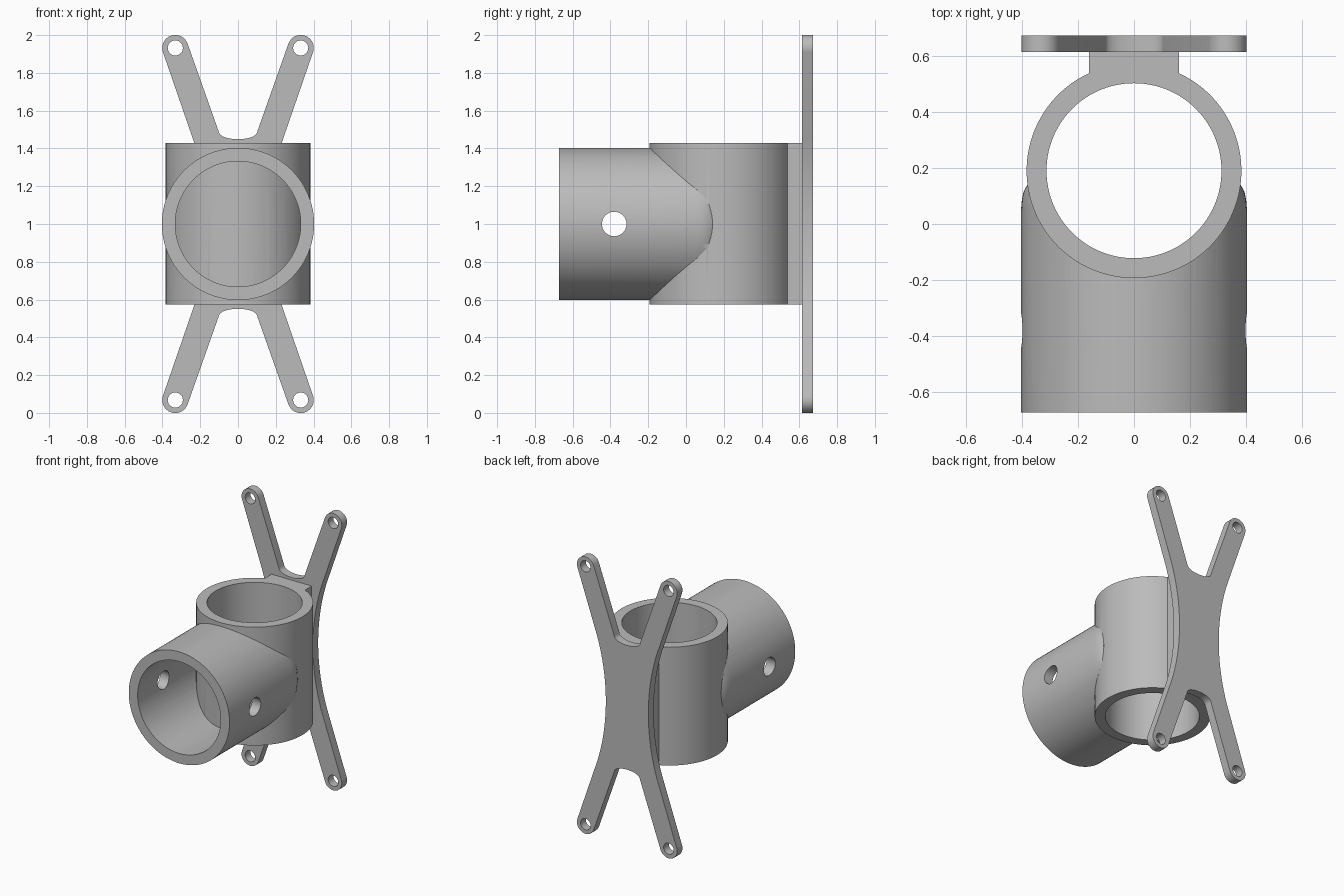
import bpy, bmesh, math
from mathutils import Vector

cube = bpy.data.objects.get("Cube")
if cube:
    bpy.data.objects.remove(cube, do_unlink=True)

grey = bpy.data.materials.new("plain grey")
grey.use_nodes = True
grey.diffuse_color = (0.5, 0.5, 0.5, 1)
grey.node_tree.nodes["Principled BSDF"].inputs["Base Color"].default_value = (0.5, 0.5, 0.5, 1)


def prism(name, outline, axis, start, end):
    """Extrude a closed 2D outline along y (outline in x, z) or z (outline in x, y)."""
    bm = bmesh.new()
    place = (lambda a, b: (a, start, b)) if axis == "y" else (lambda a, b: (a, b, start))
    face = bm.faces.new([bm.verts.new(place(a, b)) for a, b in outline])
    step = Vector((0, end - start, 0)) if axis == "y" else Vector((0, 0, end - start))
    top = bmesh.ops.extrude_face_region(bm, geom=[face])["geom"]
    bmesh.ops.translate(bm, vec=step, verts=[v for v in top if isinstance(v, bmesh.types.BMVert)])
    return finish(name, bm)


def finish(name, bm):
    bmesh.ops.recalc_face_normals(bm, faces=bm.faces)
    mesh = bpy.data.meshes.new(name)
    bm.to_mesh(mesh)
    bm.free()
    mesh.materials.append(grey)
    obj = bpy.data.objects.new(name, mesh)
    bpy.context.collection.objects.link(obj)
    return obj


def rod(name, radius, depth, location, rotation=(0, 0, 0), sides=96):
    bpy.ops.mesh.primitive_cylinder_add(vertices=sides, radius=radius, depth=depth,
                                        location=location, rotation=rotation)
    obj = bpy.context.object
    obj.name = name
    obj.data.materials.append(grey)
    return obj


def combine(obj, other, operation):
    mod = obj.modifiers.new("combine", "BOOLEAN")
    mod.operation, mod.solver, mod.object = operation, "EXACT", other
    bpy.context.view_layer.objects.active = obj
    bpy.ops.object.modifier_apply(modifier=mod.name)
    bpy.data.objects.remove(other, do_unlink=True)


def smooth(obj):
    bpy.ops.object.select_all(action="DESELECT")
    obj.select_set(True)
    bpy.context.view_layer.objects.active = obj
    bpy.ops.object.shade_smooth_by_angle(angle=math.radians(30))


RIGHT = math.pi / 2
MID_Z, CENTRE_Y = 1.0, 0.19
TUBE_R, NECK_X, PLATE_Y = 0.383, 0.16, 0.613

# Horizontal socket: a turned profile with a rounded rear shoulder
bm = bmesh.new()
profile = [(0, -0.672), (0.403, -0.672), (0.403, 0.05), (0.4, 0.085),
           (0.394, 0.115), (0.38, 0.14), (0, 0.14)]
points = [bm.verts.new((r, y, MID_Z)) for r, y in profile]
edges = [bm.edges.new(pair) for pair in zip(points, points[1:])]
bmesh.ops.spin(bm, geom=points + edges, cent=(0, 0, MID_Z), axis=(0, 1, 0),
               angle=2 * math.pi, steps=96)
bmesh.ops.remove_doubles(bm, verts=bm.verts, dist=0.0001)
bracket = finish("tube_bracket", bm)
combine(bracket, rod("socket_bore", 0.332, 1.0, (0, -0.38, MID_Z), (RIGHT, 0, 0)), "DIFFERENCE")
combine(bracket, rod("pin_hole", 0.065, 1.2, (0, -0.38, MID_Z), (0, RIGHT, 0), 48), "DIFFERENCE")

# Vertical tube with its flat neck, bored after joining
gap = math.asin(NECK_X / TUBE_R)
outline = [(NECK_X, PLATE_Y), (-NECK_X, PLATE_Y)]
for i in range(97):
    a = RIGHT + gap + (2 * math.pi - 2 * gap) * i / 96
    outline.append((TUBE_R * math.cos(a), CENTRE_Y + TUBE_R * math.sin(a)))
combine(bracket, prism("upright_tube", outline, "z", 0.575, 1.43), "UNION")
combine(bracket, rod("upright_bore", 0.312, 2.0, (0, CENTRE_Y, MID_Z)), "DIFFERENCE")
smooth(bracket)

# Mounting plate: one quarter outline, mirrored into four arms
TIP_X, TIP_Z, TIP_R, LEAN = 0.332, 0.932, 0.069, math.radians(19.3)
WAIST, CURVE_R = 0.17, 1.52
quarter = []
for i in range(13):
    z = 0.44 * i / 12
    quarter.append((WAIST + CURVE_R - math.sqrt(CURVE_R ** 2 - z * z), z))
for i in range(17):
    a = -LEAN + math.pi * i / 16
    quarter.append((TIP_X + TIP_R * math.cos(a), TIP_Z + TIP_R * math.sin(a)))
for i in range(9):
    a = RIGHT * i / 8
    quarter.append((0.103 * math.cos(a) ** 0.9, 0.492 - 0.043 * math.sin(a)))
quarter[-1] = (0, quarter[-1][1])

upper = quarter + [(-x, z) for x, z in reversed(quarter[:-1])]
lower = [(x, -z) for x, z in reversed(upper[1:-1])]
plate = prism("mounting_plate", [(x, MID_Z + z) for x, z in upper + lower],
              "y", PLATE_Y, 0.673)
for sx in (-1, 1):
    for sz in (-1, 1):
        hole = rod("screw_hole", 0.04, 0.3, (sx * TIP_X, 0.64, MID_Z + sz * TIP_Z),
                   (RIGHT, 0, 0), 40)
        combine(plate, hole, "DIFFERENCE")
smooth(plate)
